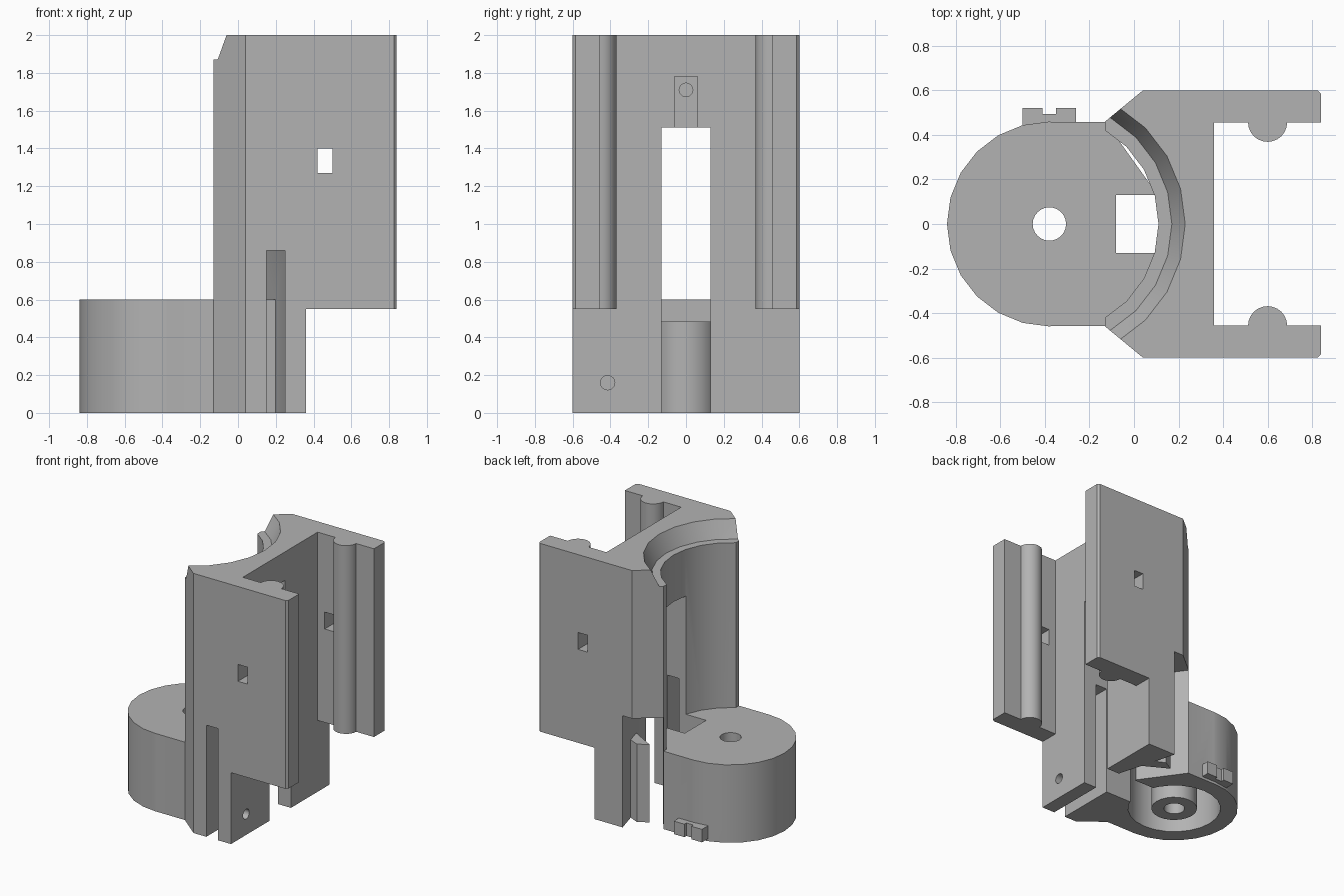
import bpy, bmesh
from math import cos, sin, pi, radians

if "Cube" in bpy.data.objects:
    bpy.data.objects.remove(bpy.data.objects["Cube"])

grey = bpy.data.materials.new("plain grey")
grey.use_nodes = True
colour = (0.45, 0.45, 0.45, 1)
grey.diffuse_color = colour
grey.node_tree.nodes["Principled BSDF"].inputs["Base Color"].default_value = colour

AXIS = -0.38   # x of the drum axis


def loft(name, rings):
    """Solid through a stack of equal-length point rings."""
    bm = bmesh.new()
    loops = [[bm.verts.new(p) for p in ring] for ring in rings]
    n = len(loops[0])
    bm.faces.new(loops[0][::-1])
    bm.faces.new(loops[-1])
    for a, b in zip(loops, loops[1:]):
        for i in range(n):
            j = (i + 1) % n
            bm.faces.new((a[i], a[j], b[j], b[i]))
    bmesh.ops.recalc_face_normals(bm, faces=bm.faces)
    mesh = bpy.data.meshes.new(name)
    bm.to_mesh(mesh)
    bm.free()
    mesh.materials.append(grey)
    ob = bpy.data.objects.new(name, mesh)
    bpy.context.collection.objects.link(ob)
    return ob


def prism(name, outline, z0, z1):
    return loft(name, [[(x, y, z) for x, y in outline] for z in (z0, z1)])


def box(name, x0, x1, y0, y1, z0, z1):
    return prism(name, [(x0, y0), (x1, y0), (x1, y1), (x0, y1)], z0, z1)


def lathe(name, x, y, profile, sides=24):
    turns = [2 * pi * i / sides for i in range(sides)]
    return loft(name, [[(x + r * cos(a), y + r * sin(a), z) for a in turns]
                       for r, z in profile])


def combine(target, tool, operation):
    mod = target.modifiers.new(operation, "BOOLEAN")
    mod.operation = operation
    mod.solver = "EXACT"
    mod.object = tool
    bpy.context.view_layer.objects.active = target
    bpy.ops.object.modifier_apply(modifier=mod.name)
    bpy.data.objects.remove(tool)


def cut(target, tool):
    combine(target, tool, "DIFFERENCE")


def add(target, tool):
    combine(target, tool, "UNION")


# Holder body: chamfered block with two rear arms
half = [(-0.13, 0.46), (0.04, 0.6), (0.825, 0.6), (0.84, 0.585)]
outline = [(x, -y) for x, y in half] + half[::-1]
body = prism("holder_body", outline, 0, 2)
cut(body, box("arm_gap", 0.36, 1, -0.455, 0.455, -0.1, 2.1))
cut(body, box("under_arms", 0.36, 1, -0.8, 0.8, -0.1, 0.55))

# Curved recess with a flared lip
cut(body, lathe("recess", AXIS, 0, [(0.49, 0.6), (0.49, 1.87), (0.55, 1.87),
                                    (0.61, 2), (0.61, 2.1)]))

# Rails on the inner arm faces, and a square window through both arms
for side in (-1, 1):
    add(body, lathe("rail", 0.6, side * 0.457, [(0.088, 0.55), (0.088, 2)]))
cut(body, box("arm_window", 0.42, 0.5, -0.8, 0.8, 1.27, 1.4))

# Drum with flat sides running into the body
add(body, lathe("drum", AXIS, 0, [(0.46, 0), (0.46, 0.6)]))
add(body, box("drum_bridge", AXIS, -0.1, -0.459, 0.459, 0, 0.6))

# Hollow underside with a central tube
cut(body, lathe("hollow", AXIS, 0, [(0.335, -0.1), (0.335, 0.48)]))
add(body, lathe("tube", AXIS, 0, [(0.165, 0), (0.165, 0.5)]))
cut(body, lathe("bore", AXIS, 0, [(0.075, -0.1), (0.075, 0.7)]))

# Central slot, side slot and slanted gap
cut(body, box("centre_slot", -0.08, 0.5, -0.13, 0.13, -0.1, 1.51))
cut(body, box("side_slot", 0.15, 0.25, -0.8, -0.1, -0.1, 0.86))
gap = [(-0.13, 0.461), (0.1, 0.14), (0.1, 0.12), (0.25, 0.12), (0.25, 0.14),
       (0.12, 0.6), (0.12, 0.7), (-0.13, 0.7)]
cut(body, prism("slanted_gap", gap, -0.1, 0.86))
add(body, prism("gap_rib", [(0.013, 0.424), (0.2, 0.32), (0.2, 0.42), (0.09, 0.47)],
                0, 0.6))


def rod_x(name, x0, x1, y, z, r):
    ring = [2 * pi * i / 24 for i in range(24)]
    return loft(name, [[(x, y + r * cos(a), z + r * sin(a)) for a in ring]
                       for x in (x0, x1)])


# Rear pocket with a pin hole, and the small cable hole
cut(body, box("rear_pocket", 0.28, 0.5, -0.06, 0.06, 1.5, 1.78))
cut(body, rod_x("pin_hole", 0.2, 0.5, 0, 1.71, 0.036))
cut(body, rod_x("cable_hole", 0.2, 0.5, -0.415, 0.16, 0.038))

# Clip tabs on the drum side
clip = [(-0.5, 0.42), (-0.26, 0.42), (-0.26, 0.52), (-0.35, 0.52), (-0.35, 0.495),
        (-0.41, 0.495), (-0.41, 0.52), (-0.5, 0.52)]
add(body, prism("clip_tabs", clip, 0.02, 0.12))

bpy.ops.object.select_all(action="DESELECT")
body.select_set(True)
bpy.context.view_layer.objects.active = body
bpy.ops.object.shade_smooth_by_angle(angle=radians(30))
